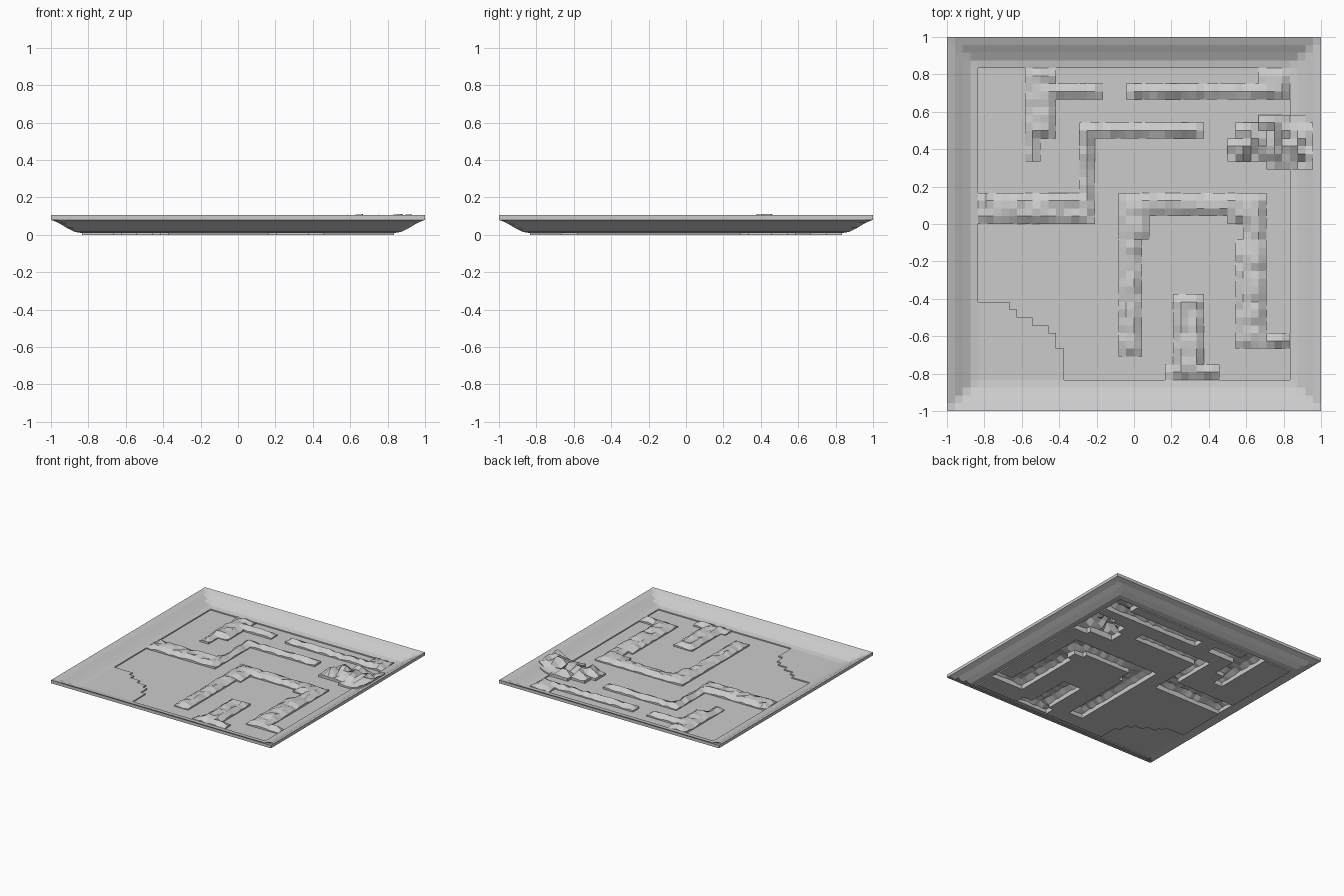
import bpy, random

if "Cube" in bpy.data.objects:
    bpy.data.objects.remove(bpy.data.objects["Cube"])
random.seed(4)

N, CELL, THICK = 48, 2 / 48, 0.025
RIM_PROFILE = [0.08, 0.063, 0.038, 0.016, 0.009]   # underside height, edge inward
FLOOR, RIM, RIDGE, RUBBLE = range(4)

# Footprints in grid cells: x0, y0, x1, y1
ridge_rects = [
    (10, 35, 14, 44), (10, 32, 12, 35), (14, 40, 20, 42),      # upper left bend
    (23, 40, 44, 42), (40, 42, 44, 44),                        # upper right bar
    (17, 35, 33, 37), (17, 24, 19, 35), (4, 24, 19, 28),       # middle zigzag
    (22, 7, 25, 28), (22, 25, 41, 28), (25, 22, 26, 25),       # big arch
    (36, 24, 38, 25), (38, 22, 41, 25), (37, 8, 41, 22), (41, 8, 44, 10),
    (29, 4, 33, 15), (28, 4, 35, 6),                           # short stub
]
rubble_rects = [(36, 32, 44, 35), (37, 35, 44, 37), (40, 37, 44, 38),
                (41, 31, 47, 37), (42, 37, 46, 38)]
corner_steps = [(4, 4, 15, 8), (4, 8, 14, 10), (4, 10, 13, 11),
                (4, 11, 11, 12), (4, 12, 9, 13), (4, 13, 8, 14)]

grid = {(i, j): FLOOR if 4 <= i < 44 and 4 <= j < 44 else RIM
        for i in range(N) for j in range(N)}
for rects, region in ((corner_steps, RIM), (ridge_rects, RIDGE), (rubble_rects, RUBBLE)):
    for x0, y0, x1, y1 in rects:
        for i in range(x0, x1):
            for j in range(y0, y1):
                grid[i, j] = region

bumps = {(i, j): random.random() for i in range(N + 1) for j in range(N + 1)}


def height(i, j, region):
    """Top surface height of a grid corner in a region."""
    if region == FLOOR:
        return THICK
    d = min(i, j, N - i, N - j)
    base = RIM_PROFILE[min(d, 4)] + THICK
    if region == RIM:
        return base
    inside = all(grid.get((i - a, j - b)) == region for a in (0, 1) for b in (0, 1))
    r = bumps[i, j]
    if region == RIDGE:
        return THICK + (0.024 + 0.02 * r if inside else 0.004 + 0.014 * r)
    return max(base, 0.04 + 0.072 * r) if inside else base + 0.004 + 0.014 * r


def build(name, region, material, underside):
    verts, faces, index = [], [], {}

    def v(c, z):
        key = (c[0], c[1], round(z, 5))
        if key not in index:
            index[key] = len(verts)
            verts.append((c[0] * CELL - 1, c[1] * CELL - 1, z))
        return index[key]

    def add(points):
        ids = list(dict.fromkeys(v(c, z) for c, z in points))
        if len(ids) > 2:
            faces.append(ids)

    for (i, j), kind in grid.items():
        if kind != region:
            continue
        cs = [(i, j), (i + 1, j), (i + 1, j + 1), (i, j + 1)]
        top = [(c, height(*c, region)) for c in cs]
        add(top)
        on_slope = region == RUBBLE and i >= 44
        if underside:
            add([(c, z - THICK) for c, z in reversed(top)])
        elif on_slope:   # rubble lying on the slope keeps the slope's underside
            add([(c, height(*c, RIM) - THICK) for c in reversed(cs)])
        # Vertical steps where this region meets a lower kind or the outer edge
        for k, (di, dj) in enumerate(((0, -1), (1, 0), (0, 1), (-1, 0))):
            other = grid.get((i + di, j + dj))
            (a, za), (b, zb) = top[k], top[(k + 1) % 4]
            if other is None:
                la, lb = za - THICK, zb - THICK
            elif other < region:
                drop = 0 if underside or on_slope else THICK
                la, lb = height(*a, other) - drop, height(*b, other) - drop
                if underside:
                    add([(a, za - THICK), (b, zb - THICK), (b, lb - THICK), (a, la - THICK)])
            else:
                continue
            add([(a, la), (b, lb), (b, zb), (a, za)])

    mesh = bpy.data.meshes.new(name)
    mesh.from_pydata(verts, [], faces)
    mesh.materials.append(material)
    obj = bpy.data.objects.new(name, mesh)
    bpy.context.collection.objects.link(obj)


stone = bpy.data.materials.new("grey stone")
stone.diffuse_color = (0.6, 0.6, 0.6, 1)
stone.use_nodes = True
stone.node_tree.nodes["Principled BSDF"].inputs["Base Color"].default_value = stone.diffuse_color

build("floor", FLOOR, stone, True)
build("sloped_rim", RIM, stone, True)
build("rock_ridges", RIDGE, stone, False)
build("rubble_pile", RUBBLE, stone, False)
